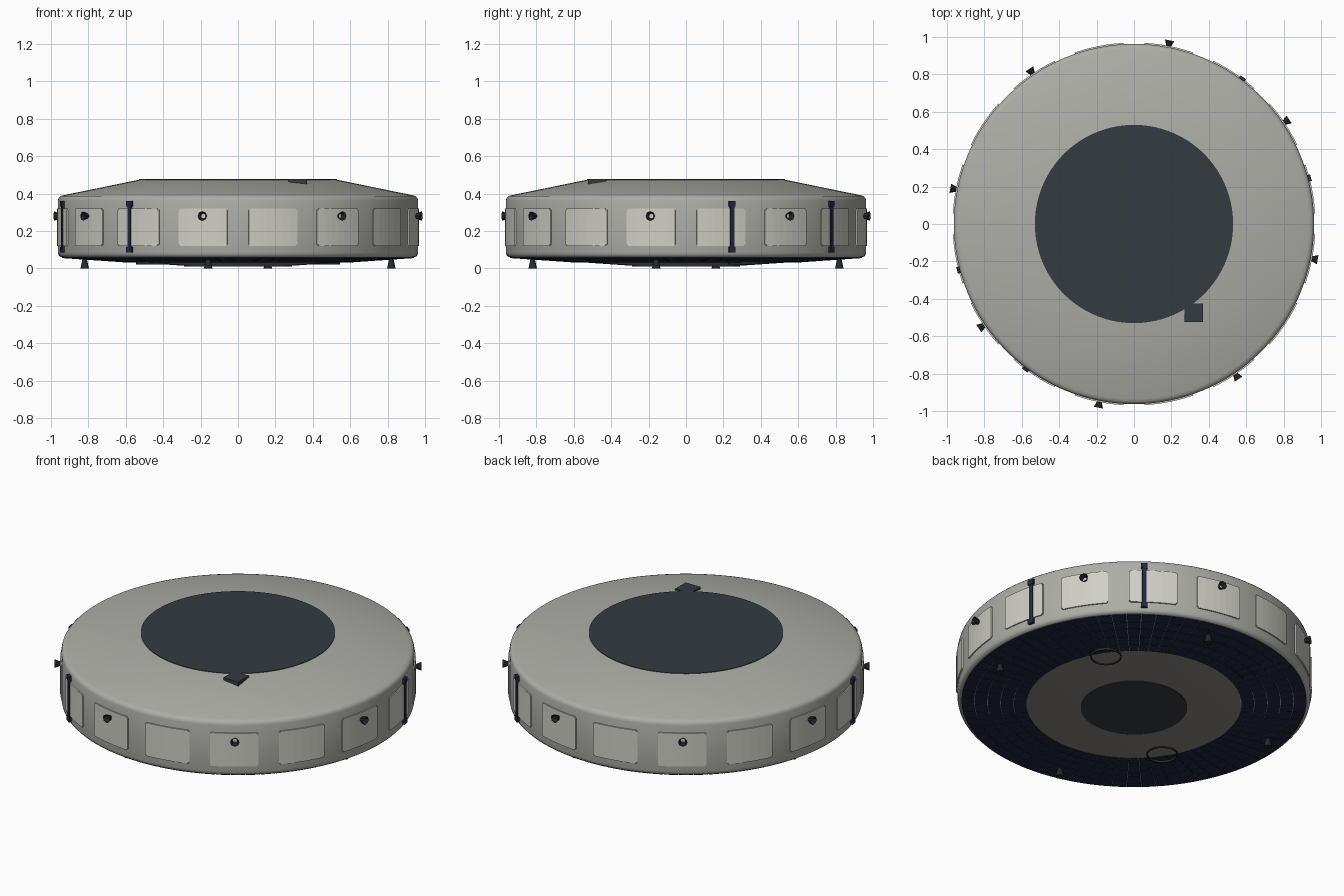
import bpy, bmesh, math
from mathutils import Matrix, Vector

cube = bpy.data.objects.get("Cube")
if cube:
    bpy.data.objects.remove(cube, do_unlink=True)


def material(name, rgb):
    m = bpy.data.materials.new(name)
    m.use_nodes = True
    m.diffuse_color = (*rgb, 1)
    node = next(n for n in m.node_tree.nodes if n.type == 'BSDF_PRINCIPLED')
    node.inputs["Base Color"].default_value = (*rgb, 1)
    return m


HULL = material("hull grey", (0.42, 0.42, 0.39))
PANEL = material("pale panel", (0.62, 0.62, 0.56))
SLATE = material("dark slate", (0.035, 0.043, 0.053))
NAVY = material("navy", (0.016, 0.022, 0.05))
BELLY = material("belly grey", (0.25, 0.24, 0.22))
BLACK = material("near black", (0.02, 0.021, 0.025))


def finish(name, bm, mat, smooth=False):
    me = bpy.data.meshes.new(name)
    bmesh.ops.recalc_face_normals(bm, faces=bm.faces)
    bm.to_mesh(me)
    bm.free()
    me.materials.append(mat)
    ob = bpy.data.objects.new(name, me)
    bpy.context.collection.objects.link(ob)
    if smooth:
        bpy.ops.object.select_all(action='DESELECT')
        ob.select_set(True)
        bpy.context.view_layer.objects.active = ob
        bpy.ops.object.shade_smooth_by_angle(angle=math.radians(35))
    return ob


def lathe(name, profile, mat, steps=128):
    """Spin an (r, z) profile around the vertical axis."""
    bm = bmesh.new()
    vs = [bm.verts.new((r, 0, z)) for r, z in profile]
    es = [bm.edges.new(p) for p in zip(vs, vs[1:])]
    bmesh.ops.spin(bm, geom=vs + es, cent=(0, 0, 0), axis=(0, 0, 1),
                   angle=math.tau, steps=steps)
    bmesh.ops.remove_doubles(bm, verts=bm.verts, dist=0.0002)
    return finish(name, bm, mat, True)


def turn(degrees):
    return Matrix.Rotation(math.radians(degrees), 4, 'Z')


def box(bm, matrix, size):
    bmesh.ops.create_cube(bm, size=1, matrix=matrix @ Matrix.Diagonal((*size, 1)))


def arc_plate(bm, a, width, outline, steps):
    """Sweep a closed (r, z) outline through an arc centred on angle a."""
    rows = []
    for i in range(steps + 1):
        t = math.radians(a + width * (i / steps - 0.5))
        rows.append([bm.verts.new((r * math.cos(t), r * math.sin(t), z)) for r, z in outline])
    n = len(outline)
    for p, q in zip(rows, rows[1:]):
        for j in range(n):
            bm.faces.new((p[j], p[(j + 1) % n], q[(j + 1) % n], q[j]))
    bm.faces.new(rows[0])
    bm.faces.new(rows[-1])


def belly_z(r):
    return 0.015 + (r - 0.3) * 0.045 / 0.65


# Hull with rounded rims, and the caps above and below
lathe("hull", [(0, 0.474), (0.53, 0.474), (0.935, 0.391), (0.95, 0.386), (0.959, 0.377),
               (0.963, 0.363), (0.963, 0.085), (0.96, 0.072), (0.952, 0.063), (0.94, belly_z(0.94)),
               (0.58, belly_z(0.58))], HULL)
lathe("belly", [(0.585, belly_z(0.585)), (0.3, 0.015), (0, 0.015)], BELLY)
lathe("top_cap", [(0, 0.477), (0.53, 0.477), (0.53, 0.472)], SLATE)
lathe("belly_cap", [(0, 0.011), (0.29, 0.011), (0.29, 0.018)], SLATE)

# Rows of tiles on the underside
bm = bmesh.new()
ROWS, COUNT, R0, R1 = 5, 72, 0.585, 0.942
for k in range(ROWS):
    a = R0 + (R1 - R0) * k / ROWS + 0.002
    b = R0 + (R1 - R0) * (k + 1) / ROWS - 0.002
    outline = [(a, belly_z(a)), (b, belly_z(b)), (b, belly_z(b) - 0.004), (a, belly_z(a) - 0.004)]
    for i in range(COUNT):
        arc_plate(bm, 360 * i / COUNT, 360 / COUNT - 0.25, outline, 2)
finish("belly_tiles", bm, NAVY)

# Sixteen pale panels around the wall, with clipped corners
bm = bmesh.new()
for i in range(16):
    mid = 22.5 * (i + 0.5)
    for a, w, lo, hi in ((mid, 14.9, 0.12, 0.32), (mid - 7.65, 0.4, 0.127, 0.313),
                         (mid + 7.65, 0.4, 0.127, 0.313)):
        arc_plate(bm, a, w, [(0.96, lo), (0.97, lo), (0.97, hi), (0.96, hi)], 6 if w > 1 else 1)
finish("wall_panels", bm, PANEL)

# Open nozzles around the wall
bm = bmesh.new()
for i in range(8):
    place = turn(-11 + 45 * i) @ Matrix.Translation((0.982, 0, 0.28)) @ Matrix.Rotation(math.pi / 2, 4, 'Y')
    bmesh.ops.create_cone(bm, cap_ends=False, segments=8, radius1=0.011, radius2=0.025,
                          depth=0.036, matrix=place)
finish("side_nozzles", bm, BLACK)

# Four short flared feet
bm = bmesh.new()
for i in range(4):
    place = turn(-11 + 90 * i) @ Matrix.Translation((0.835, 0, 0.028))
    bmesh.ops.create_cone(bm, cap_ends=True, segments=12, radius1=0.023, radius2=0.011,
                          depth=0.056, matrix=place)
finish("feet", bm, BLACK)

# Vertical rails with end brackets
bm = bmesh.new()
for a in (14.7, 53.3, 194.7, 233.3):
    for z, w, h, d in ((0.222, 0.022, 0.25, 0.018), (0.345, 0.036, 0.03, 0.024), (0.1, 0.036, 0.03, 0.024)):
        box(bm, turn(a) @ Matrix.Translation((0.966, 0, z)), (d, w, h))
finish("wall_rails", bm, NAVY)

# Hatch block on the upper slope
bm = bmesh.new()
box(bm, Matrix.Translation((0.32, -0.475, 0.46)), (0.1, 0.1, 0.034))
finish("roof_hatch", bm, SLATE)

# Two thin rings below the hull
for side, name in ((1, "left_belly_ring"), (-1, "right_belly_ring")):
    ring = lathe(name, [(0.085, 0.036), (0.085, 0.021), (0.08, 0.021), (0.08, 0.036)], BLACK, 32)
    ring.location = Vector((0.46, 0.31, 0)) * side
